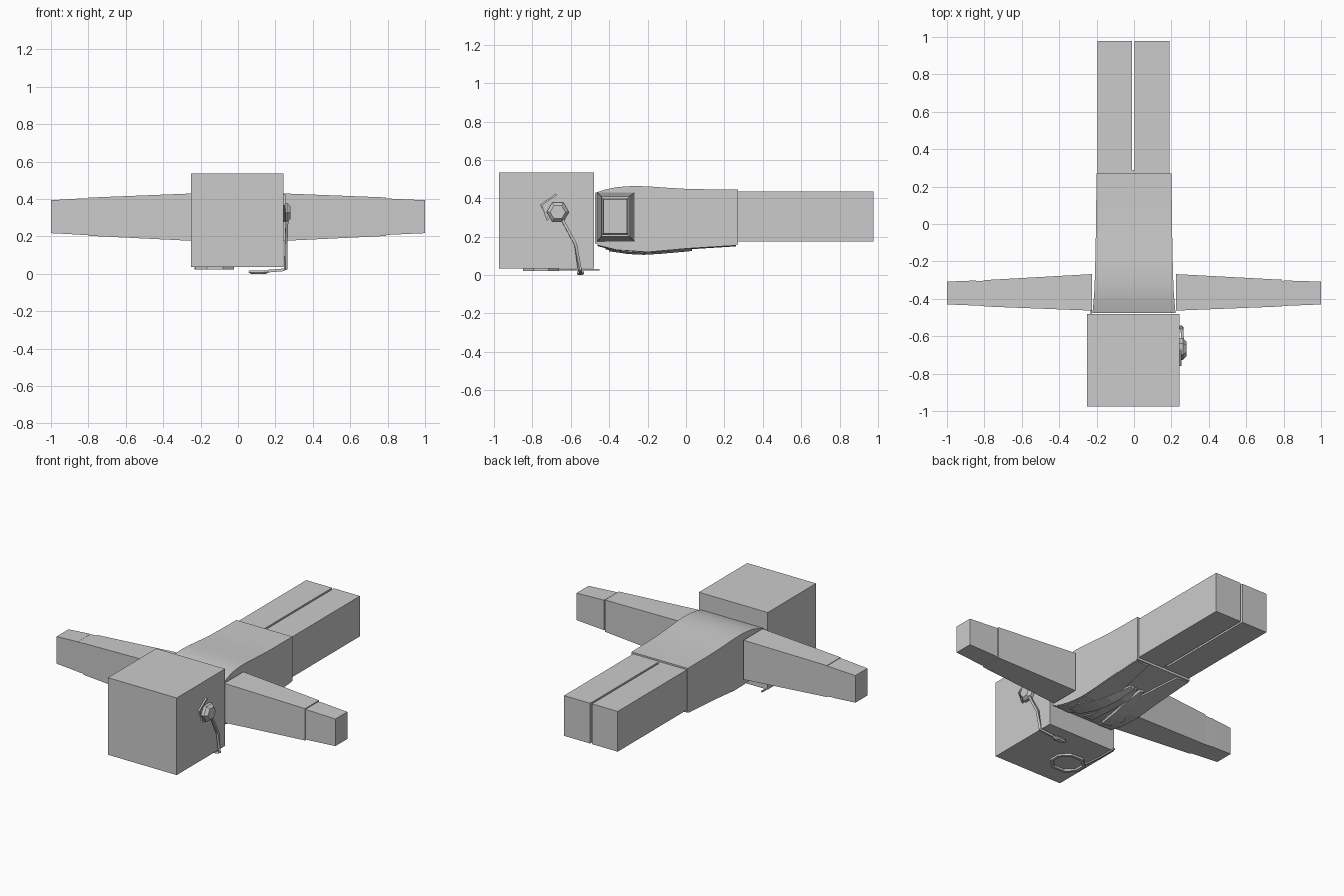
import bpy, bmesh, math
from mathutils import Vector

if "Cube" in bpy.data.objects:
    bpy.data.objects.remove(bpy.data.objects["Cube"])


def make(name, verts, faces, smooth=False):
    me = bpy.data.meshes.new(name)
    me.from_pydata(verts, [], faces)
    bm = bmesh.new()
    bm.from_mesh(me)
    bmesh.ops.recalc_face_normals(bm, faces=bm.faces)
    bm.to_mesh(me)
    bm.free()
    ob = bpy.data.objects.new(name, me)
    bpy.context.collection.objects.link(ob)
    if smooth:
        bpy.context.view_layer.objects.active = ob
        ob.select_set(True)
        bpy.ops.object.shade_smooth_by_angle(angle=math.radians(30))
        ob.select_set(False)
    return ob


def loft(name, rings, smooth=False):
    n = len(rings[0])
    verts = [p for r in rings for p in r]
    faces = [(i * n + j, i * n + (j + 1) % n, (i + 1) * n + (j + 1) % n, (i + 1) * n + j)
             for i in range(len(rings) - 1) for j in range(n)]
    faces += [tuple(range(n)), tuple(range(len(verts) - n, len(verts)))]
    return make(name, verts, faces, smooth)


def box(name, x0, x1, y0, y1, z0, z1):
    return loft(name, [[(x0, y0, z), (x1, y0, z), (x1, y1, z), (x0, y1, z)] for z in (z0, z1)])


def tube(name, pts, r, sides=4):
    pts = [Vector(p) for p in pts]
    rings = []
    for i, p in enumerate(pts):
        d = (pts[min(i + 1, len(pts) - 1)] - pts[max(i - 1, 0)]).normalized()
        q = d.to_track_quat('Z', 'Y')
        rings.append([p + q @ Vector((r * math.cos(a), r * math.sin(a), 0))
                      for a in (math.tau * (k + .5) / sides for k in range(sides))])
    return loft(name, rings)


# Head
box("head", -.25, .243, -.975, -.48, .035, .535)

# Torso: y, half width, bottom, top
prof = [(-.475, .222, .165, .428), (-.42, .217, .148, .446), (-.36, .212, .136, .458),
        (-.28, .209, .127, .464), (-.2, .207, .125, .462), (-.1, .205, .133, .455),
        (0, .203, .143, .449), (.1, .202, .150, .447), (.27, .201, .160, .446)]
loft("torso", [[(-w, y, b), (w, y, b), (w, y, t), (-w, y, t)] for y, w, b, t in prof], True)


def chest_z(y):
    for a, b in zip(prof, prof[1:]):
        if y <= b[0]:
            f = (y - a[0]) / (b[0] - a[0])
            return a[2] + f * (b[2] - a[2])
    return prof[-1][2]


# Layered clothing panels on the chest, each a strip of (y, x inner, x outer)
def panel(name, strip, depth):
    rings = []
    for y, a, b in strip:
        z = chest_z(y)
        rings.append([(a, y, z + .005), (b, y, z + .005), (b, y, z - depth * .5), (a, y, z - depth)])
    loft(name, rings)


for s, side in ((-1, "left"), (1, "right")):
    panel("jacket_flap_" + side, [(y, s * a, s * b) for y, a, b in
          ((-.46, .11, .215), (-.36, .09, .205), (-.2, .07, .2), (0, .07, .2), (.26, .11, .2))], .010)
    panel("lapel_" + side, [(y, s * a, s * b) for y, a, b in
          ((-.40, .09, .15), (-.30, .06, .17), (-.22, .045, .13), (-.14, .03, .10), (.03, .02, .05))], .020)
panel("tie", [(-.42, -.03, .03), (-.36, -.02, .02), (-.1, -.035, .035), (.03, 0, .005)], .014)

# Legs
for x0, x1, side in ((-.195, -.01, "left"), (.003, .19, "right")):
    box("leg_" + side, x0, x1, .27, .978, .175, .436)
box("hip_bridge", -.05, .05, .265, .29, .18, .434)


# Arms: sleeve, recessed cuff gap and hand
def arm_part(name, stations):
    loft(name, [[(x, a, b), (x, c, b), (x, c, d), (x, a, d)] for x, a, c, b, d in stations])


arm_part("sleeve_left", [(-.225, -.463, -.268, .175, .430), (-.80, -.441, -.300, .203, .407)])
arm_part("cuff_left", [(-.795, -.438, -.303, .206, .404), (-.85, -.436, -.305, .209, .401)])
arm_part("hand_left", [(-.845, -.436, -.302, .209, .402), (-1, -.430, -.308, .217, .393)])
arm_part("sleeve_right", [(.225, -.463, -.268, .175, .430), (.79, -.441, -.298, .202, .408)])
arm_part("cuff_right", [(.785, -.437, -.305, .208, .402), (.805, -.436, -.306, .209, .401)])
arm_part("hand_right", [(.80, -.438, -.302, .208, .402), (1, -.430, -.308, .217, .393)])

# Headset on the side of the head
loft("earpiece", [[(x, -.668 + r * math.cos(math.tau * k / 6), .328 + r * math.sin(math.tau * k / 6))
                   for k in range(6)] for x, r in ((.24, .058), (.262, .058), (.28, .04))])
tube("ear_bracket", [(.248, -.675, .42), (.248, -.755, .365), (.248, -.72, .285)], .008)
tube("mic_boom", [(.262, -.645, .29), (.257, -.575, .16), (.255, -.553, .025),
                  (.235, -.55, .02), (.16, -.55, .014)], .010)
loft("microphone", [[(.11 + rx * math.cos(math.tau * k / 6), -.55 + ry * math.sin(math.tau * k / 6), z)
                     for k in range(6)] for z, rx, ry in ((0, .04, .015), (.008, .055, .022), (.018, .05, .02))])

# Eyeglass on the face, with frame and strap
frame = []
for r, z in ((.112, .037), (.112, .022), (.092, .022), (.092, .037)):
    frame.append([(-.124 + r * math.cos(math.tau * (k + .5) / 8), -.755 + r * .9 * math.sin(math.tau * (k + .5) / 8), z)
                  for k in range(8)])
loft("eyeglass_frame", frame)
tube("eyeglass_strap", [(-.215, -.70, .028), (-.228, -.58, .028), (-.228, -.45, .028)], .006)
